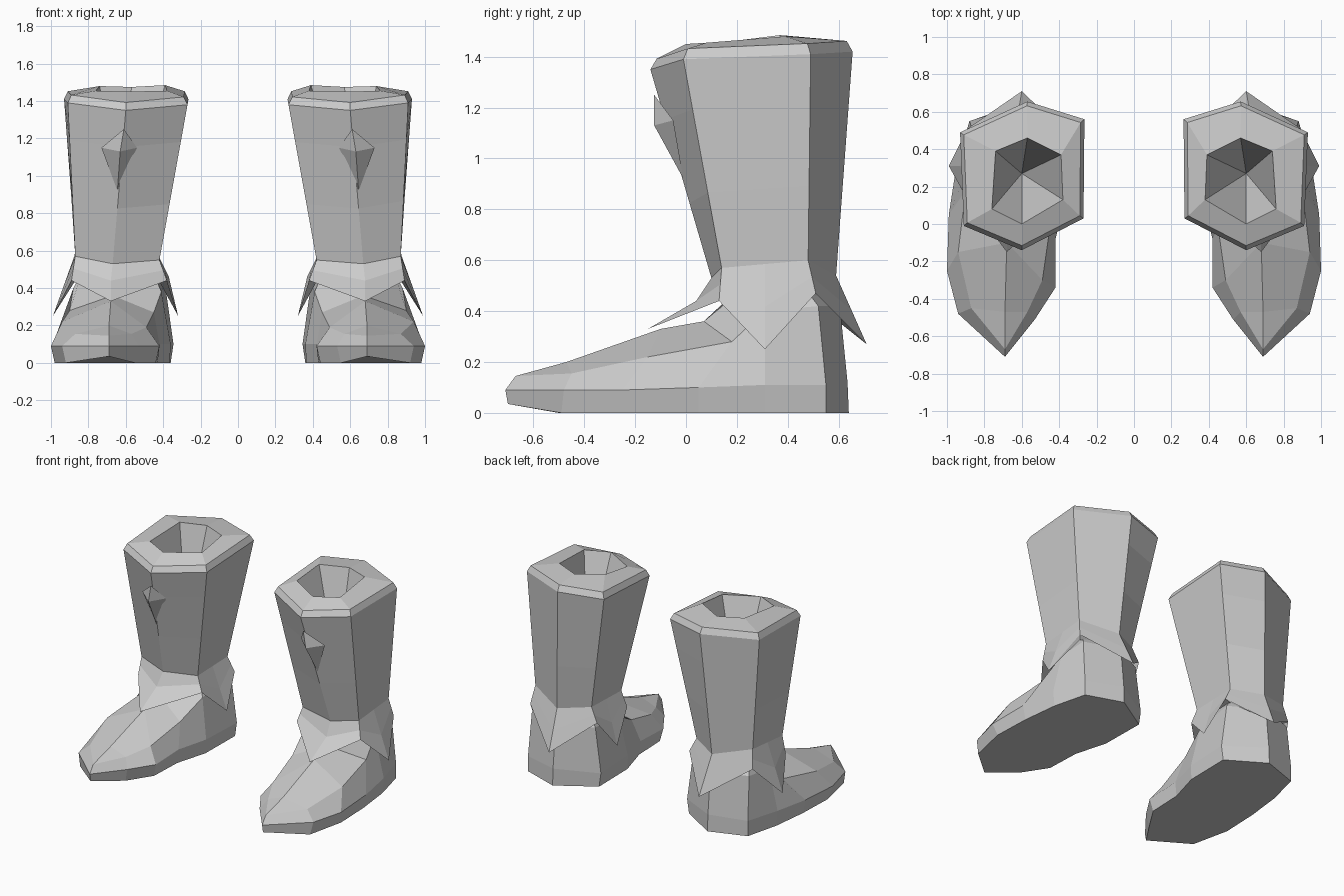
import bpy, bmesh
from mathutils import Vector

if "Cube" in bpy.data.objects:
    bpy.data.objects.remove(bpy.data.objects["Cube"])


def loft(name, rings, cap_start=False, cap_end=False, tip=None):
    """Skin a stack of equal-length closed rings and mirror it to the other boot."""
    bm = bmesh.new()
    rows = [[bm.verts.new(p) for p in ring] for ring in rings]
    n = len(rows[0])
    for a, b in zip(rows, rows[1:]):
        for i in range(n):
            j = (i + 1) % n
            bm.faces.new((a[i], a[j], b[j], b[i]))
    if cap_start:
        bm.faces.new(rows[0][::-1])
    if cap_end:
        bm.faces.new(rows[-1])
    if tip:
        t = bm.verts.new(tip)
        for i in range(n):
            bm.faces.new((rows[-1][i], rows[-1][(i + 1) % n], t))
    bmesh.ops.remove_doubles(bm, verts=bm.verts, dist=0.001)
    bmesh.ops.recalc_face_normals(bm, faces=bm.faces)
    mesh = bpy.data.meshes.new(name)
    bm.to_mesh(mesh)
    bm.free()
    ob = bpy.data.objects.new(name, mesh)
    bpy.context.collection.objects.link(ob)
    ob.modifiers.new("other_boot", 'MIRROR').use_mirror_merge = False
    return ob


def mix(a, b, t):
    return [Vector(p).lerp(Vector(q), t) for p, q in zip(a, b)]


# Shaft: six-sided, flaring upward, with bevelled rim and hollow opening
low = [(.67, .10, .53), (.87, .14, .57), (.87, .48, .60),
       (.62, .59, .54), (.42, .48, .56), (.42, .14, .55)]
high = [(.60, -.14, 1.35), (.91, -.01, 1.39), (.93, .49, 1.41),
        (.57, .655, 1.42), (.265, .56, 1.41), (.27, .03, 1.38)]
hole = [(.60, .0, 1.45), (.76, .08, 1.455), (.74, .39, 1.48),
        (.57, .46, 1.475), (.39, .37, 1.485), (.38, .13, 1.455)]
centre = Vector((.6, .27, 0))
rim = []
for p in high:
    q = Vector(p).lerp(centre, .06)
    q.z = p[2] + .042
    rim.append(q)
loft("shaft", [low, mix(low, high, .36), mix(low, high, .76), high, rim, hole],
     tip=(.6, .27, .8))

# Shin fold: small beak on the front edge of the shaft
loft("shin_fold", [[(.61, -.125, 1.25), (.73, -.05, 1.15),
                    (.645, -.01, .92), (.54, -.05, 1.15)]],
     cap_start=True, tip=(.63, -.125, 1.13))

# Collar: flared cuff with four hanging points
top = [low[0], low[1], mix(low[1:2], low[2:3], .5)[0], low[2],
       low[3], low[4], mix(low[4:5], low[5:6], .5)[0], low[5]]
hem = [(.68, -.15, .33), (.89, .13, .44), (.99, .31, .25), (.89, .51, .47),
       (.60, .71, .27), (.37, .49, .46), (.32, .33, .25), (.38, .13, .44)]
mid = mix(top, hem, .5)
mid[0] = Vector((.68, .04, .44))
inner = []
for p in top:
    q = Vector(p).lerp(Vector((.65, .33, 0)), .06)
    q.z = .46
    inner.append(q)
loft("collar", [top, mid, hem, inner])

# Foot: sole outline, welt and upper edge, running toe > outer side > heel > inner side
sole = [(.69, -.70, .035), (.92, -.49, 0), (.98, -.22, 0), (.97, .05, 0),
        (.94, .31, 0), (.88, .55, 0), (.62, .64, 0), (.36, .48, 0),
        (.365, .15, 0), (.43, -.08, 0), (.44, -.33, 0), (.55, -.50, 0)]
welt = [(.69, -.71, .09), (.94, -.48, .09), (1.0, -.25, .09), (.99, .05, .10),
        (.95, .31, .11), (.88, .55, .11), (.62, .635, .12), (.345, .48, .10),
        (.36, .15, .10), (.42, -.08, .10), (.42, -.34, .09), (.53, -.51, .09)]
upper = [(.69, -.67, .145), (.87, -.45, .155), (.94, -.15, .22), (.90, .18, .28),
         (.88, .31, .40), (.87, .52, .42), (.62, .605, .42), (.39, .48, .42),
         (.41, .18, .38), (.45, -.02, .27), (.49, -.30, .19), (.57, -.47, .155)]
toe, instep, tongue = (.69, -.47, .20), (.68, -.10, .33), (.67, .07, .36)
ridge = [toe, toe, instep, tongue, (.83, .24, .50), (.82, .46, .50), (.62, .55, .50),
         (.45, .45, .50), (.46, .22, .50), tongue, instep, toe]
loft("foot", [sole, welt, upper, ridge], cap_start=True)
